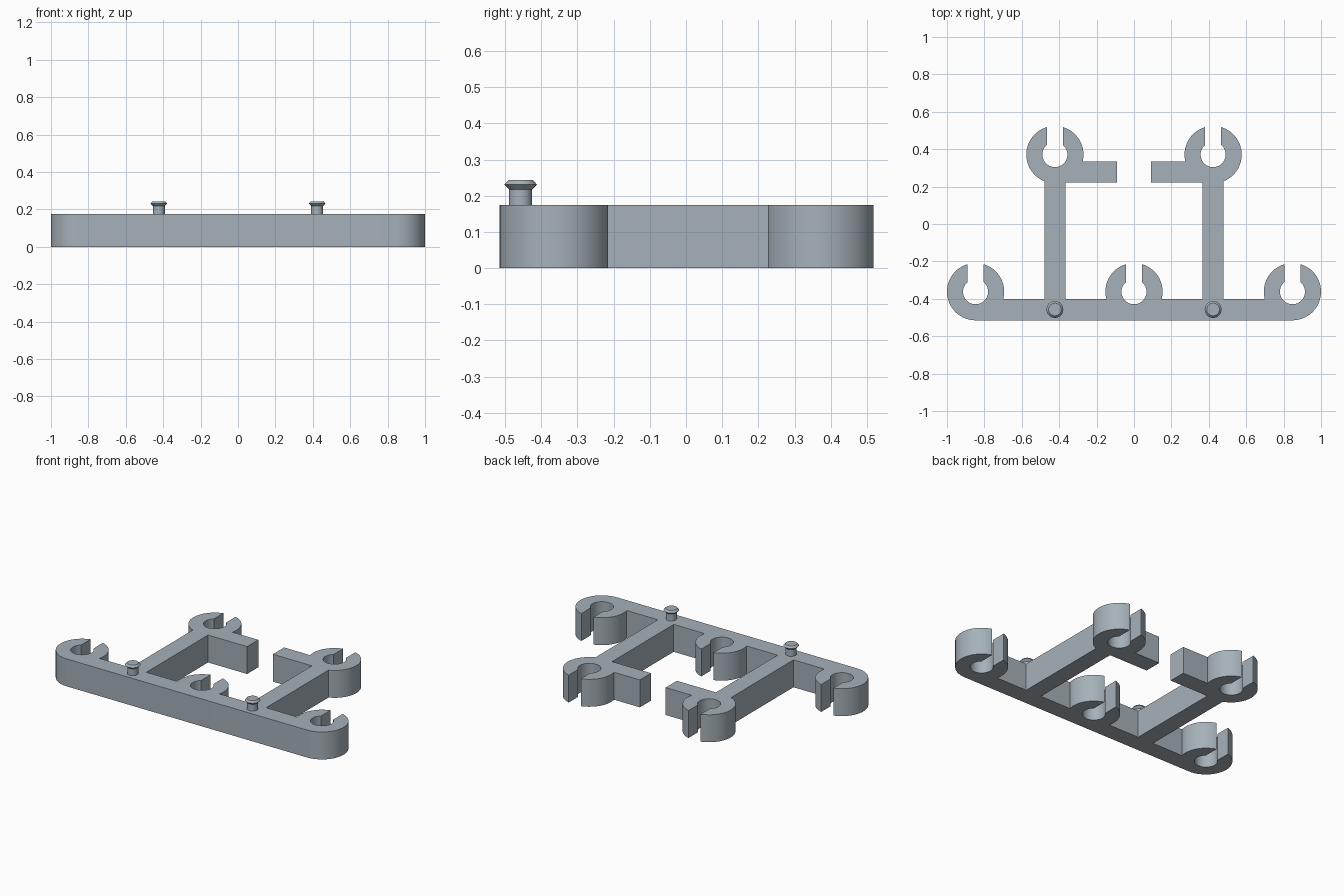
import bpy
import math

if "Cube" in bpy.data.objects:
    bpy.data.objects.remove(bpy.data.objects["Cube"])

H = 0.175                    # plate thickness
R_OUT, R_IN = 0.153, 0.067   # clip ring radii
SLOT = 0.043                 # half width of clip opening
POST_X, FRONT_Y, BACK_Y = 0.423, -0.362, 0.371
CLIPS = [(-0.847, FRONT_Y), (0, FRONT_Y), (0.847, FRONT_Y),
         (-POST_X, BACK_Y), (POST_X, BACK_Y)]

grey = bpy.data.materials.new("blue grey")
grey.diffuse_color = (0.38, 0.44, 0.485, 1)
grey.use_nodes = True
grey.node_tree.nodes["Principled BSDF"].inputs["Base Color"].default_value = grey.diffuse_color


def prism(name, outline, z0, z1):
    """Extrude a counter-clockwise xy outline from z0 to z1."""
    n = len(outline)
    verts = [(x, y, z) for z in (z0, z1) for x, y in outline]
    faces = [tuple(reversed(range(n))), tuple(range(n, 2 * n))]
    faces += [(i, (i + 1) % n, n + (i + 1) % n, n + i) for i in range(n)]
    mesh = bpy.data.meshes.new(name)
    mesh.from_pydata(verts, [], faces)
    mesh.materials.append(grey)
    obj = bpy.data.objects.new(name, mesh)
    bpy.context.collection.objects.link(obj)
    return obj


def box(name, x0, x1, y0, y1):
    return prism(name, [(x0, y0), (x1, y0), (x1, y1), (x0, y1)], 0, H)


def arc(cx, cy, r, a0, a1, n):
    return [(cx + r * math.cos(a0 + (a1 - a0) * i / n),
             cy + r * math.sin(a0 + (a1 - a0) * i / n)) for i in range(n + 1)]


def smooth(obj):
    bpy.ops.object.select_all(action='DESELECT')
    obj.select_set(True)
    bpy.context.view_layer.objects.active = obj
    bpy.ops.object.shade_smooth_by_angle(angle=math.radians(30))


def combine(base, parts, operation):
    for part in parts:
        mod = base.modifiers.new(part.name, 'BOOLEAN')
        mod.operation, mod.solver, mod.object = operation, 'EXACT', part
        bpy.context.view_layer.objects.active = base
        bpy.ops.object.modifier_apply(modifier=mod.name)
        bpy.data.objects.remove(part, do_unlink=True)


# Long front bar, joined with posts, side arms and clip discs
rack = box("rack_frame", -0.847, 0.847, FRONT_Y - R_OUT, -0.40)
parts = []
for s in (-1, 1):
    x = s * POST_X
    parts.append(box("post", x - 0.056, x + 0.056, -0.46, BACK_Y - 0.03))
    xs = sorted((x, s * 0.091))
    parts.append(box("side_arm", xs[0], xs[1], 0.222, 0.335))
for cx, cy in CLIPS:
    parts.append(prism("clip_disc", arc(cx, cy, R_OUT, 0, 2 * math.pi, 64)[:-1], 0, H))
combine(rack, parts, 'UNION')

# Keyhole openings through each clip
cutters = []
a = math.asin(SLOT / R_IN)
for cx, cy in CLIPS:
    outline = arc(cx, cy, R_IN, math.pi / 2 + a, 2.5 * math.pi - a, 40)
    outline += [(cx + SLOT, cy + 0.2), (cx - SLOT, cy + 0.2)]
    cutters.append(prism("keyhole", outline, -0.1, H + 0.1))
combine(rack, cutters, 'DIFFERENCE')
smooth(rack)

# Flanged pegs on top of the front bar, revolved from a profile
PROFILE = [(0.032, H - 0.01), (0.032, 0.218), (0.045, 0.231), (0.034, 0.243)]
N = 32
for side, x in (("left", -POST_X), ("right", POST_X)):
    verts = [(x + r * math.cos(2 * math.pi * i / N), -0.457 + r * math.sin(2 * math.pi * i / N), z)
             for r, z in PROFILE for i in range(N)]
    faces = [(k * N + i, k * N + (i + 1) % N, (k + 1) * N + (i + 1) % N, (k + 1) * N + i)
             for k in range(len(PROFILE) - 1) for i in range(N)]
    faces += [tuple(reversed(range(N))), tuple(range(3 * N, 4 * N))]
    mesh = bpy.data.meshes.new(side + "_peg")
    mesh.from_pydata(verts, [], faces)
    mesh.materials.append(grey)
    peg = bpy.data.objects.new(side + "_peg", mesh)
    bpy.context.collection.objects.link(peg)
    smooth(peg)
